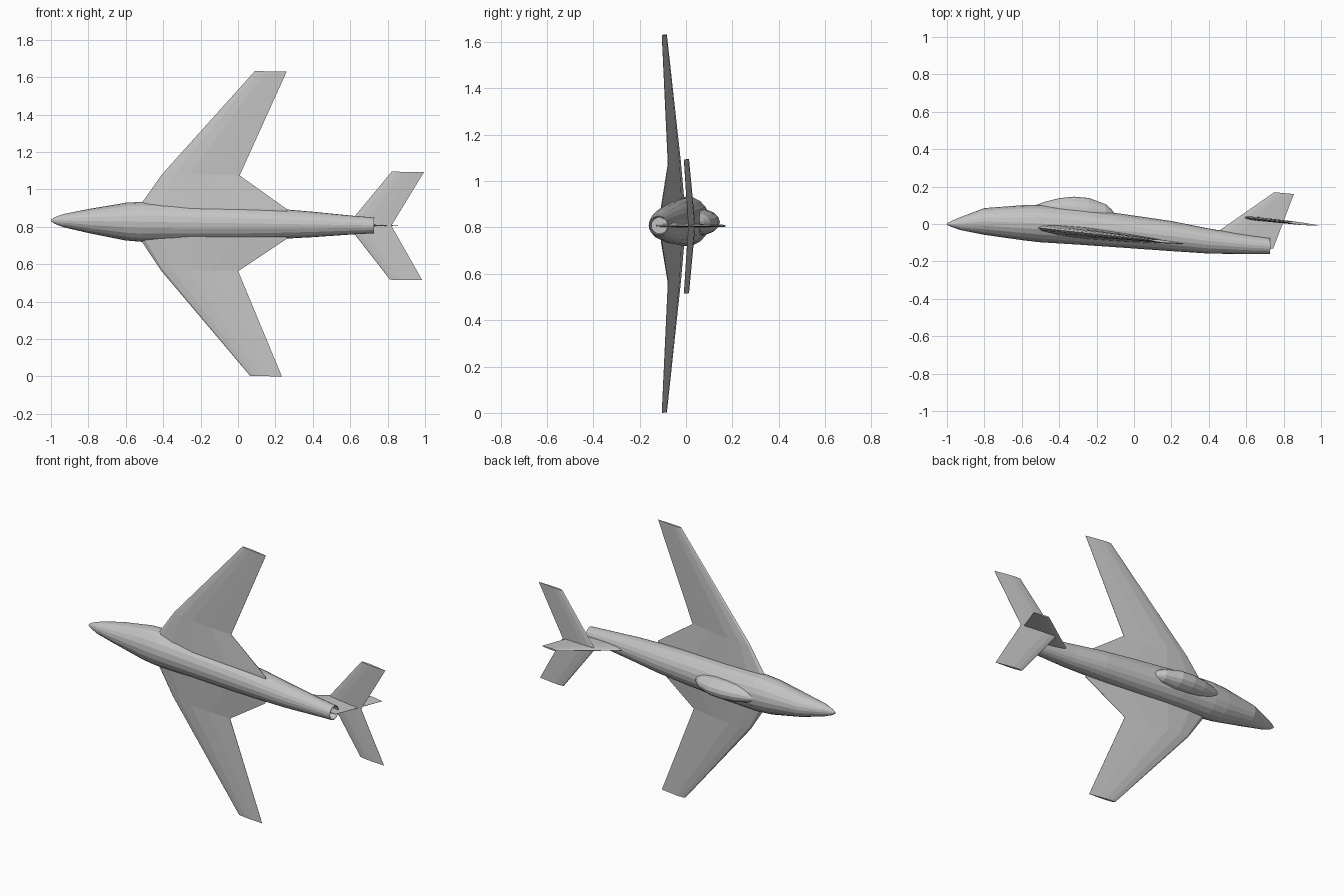
import bpy, bmesh
from math import sin, cos, pi
from mathutils import Matrix

if "Cube" in bpy.data.objects:
    bpy.data.objects.remove(bpy.data.objects["Cube"])

grey = bpy.data.materials.new("light_grey")
grey.use_nodes = True
colour = (0.55, 0.55, 0.55, 1)
grey.diffuse_color = colour
grey.node_tree.nodes["Principled BSDF"].inputs["Base Color"].default_value = colour

# the aircraft lies on its wing tip, nose to -x, belly to -y, slightly yawed
POSE = Matrix.Translation((0, 0, 0.8187)) @ Matrix.Rotation(0.0155, 4, 'Y')


def loft(name, rings):
    """Skin a list of closed rings and cap both ends."""
    bm = bmesh.new()
    loops = [[bm.verts.new(p) for p in ring] for ring in rings]
    n = len(loops[0])
    for a, b in zip(loops, loops[1:]):
        for i in range(n):
            j = (i + 1) % n
            bm.faces.new((a[i], a[j], b[j], b[i]))
    bm.faces.new(loops[0])
    bm.faces.new(loops[-1])
    bmesh.ops.recalc_face_normals(bm, faces=bm.faces)
    mesh = bpy.data.meshes.new(name)
    bm.to_mesh(mesh)
    bm.free()
    mesh.transform(POSE)
    mesh.materials.append(grey)
    obj = bpy.data.objects.new(name, mesh)
    bpy.context.collection.objects.link(obj)
    return obj


def oval(x, y, height, width, sides=20):
    return [(x, y + height * cos(2 * pi * i / sides), width * sin(2 * pi * i / sides))
            for i in range(sides)]


# airfoil as (chord fraction, half thickness fraction)
FOIL = [(0, 0), (.03, .45), (.15, .85), (.35, 1), (.65, .65), (1, .06)]
FOIL += [(c, -t) for c, t in FOIL[-1:0:-1]]


def flat_foil(lead, trail, span, thick, base, slope):
    """Airfoil section of a wing lying in the span direction."""
    ring = []
    for c, t in FOIL:
        x = lead + c * (trail - lead)
        ring.append((x, base + slope * x + t * thick / 2, span))
    return ring


def mirrored_wing(name, sections, base, slope):
    """Sections run from root to tip; one skin spans both sides."""
    both = [(l, t, -s, k) for l, t, s, k in reversed(sections)] + sections
    return loft(name, [flat_foil(l, t, s, k, base, slope) for l, t, s, k in both])


# fuselage: x, top, bottom, half width, ending in a recessed exhaust
body = [(-1, .004, -.004, .004), (-.98, .014, -.014, .018), (-.93, .036, -.032, .036),
        (-.8, .085, -.058, .064), (-.6, .1, -.086, .101), (-.51, .103, -.097, .107),
        (-.3, .088, -.11, .102), (0, .045, -.131, .092), (.2, .016, -.145, .082),
        (.4, -.024, -.158, .068), (.6, -.058, -.161, .051), (.728, -.076, -.161, .042),
        (.728, -.08, -.157, .038), (.66, -.08, -.15, .035)]
loft("fuselage", [oval(x, (t + b) / 2, (t - b) / 2, w) for x, t, b, w in body])

# canopy: x, centre, half height, half width
canopy = [(-.54, .09, .006, .008), (-.48, .075, .043, .035), (-.4, .065, .073, .052),
          (-.32, .06, .086, .057), (-.24, .055, .084, .055), (-.15, .05, .055, .04),
          (-.12, .045, .033, .025), (-.1, .04, .012, .012)]
loft("canopy", [oval(*c, sides=16) for c in canopy])

# swept wings and tailplane: lead x, trail x, span, thickness
mirrored_wing("wings", [(-.53, .26, .08, .06), (-.41, .005, .256, .04),
                        (.0775, .2475, .815, .014)], -.077, -.11)
mirrored_wing("tailplane", [(.585, .82, 0, .02), (.8175, .99, .289, .014)], .1, -.11)

# upright fin
fin = [(.32, .745, -.13, -.13, .025), (.75, .855, .17, .16, .01)]
loft("tail_fin", [[(l + c * (t - l), y0 + c * (y1 - y0), h * k / 2) for c, h in FOIL]
                  for l, t, y0, y1, k in fin])
